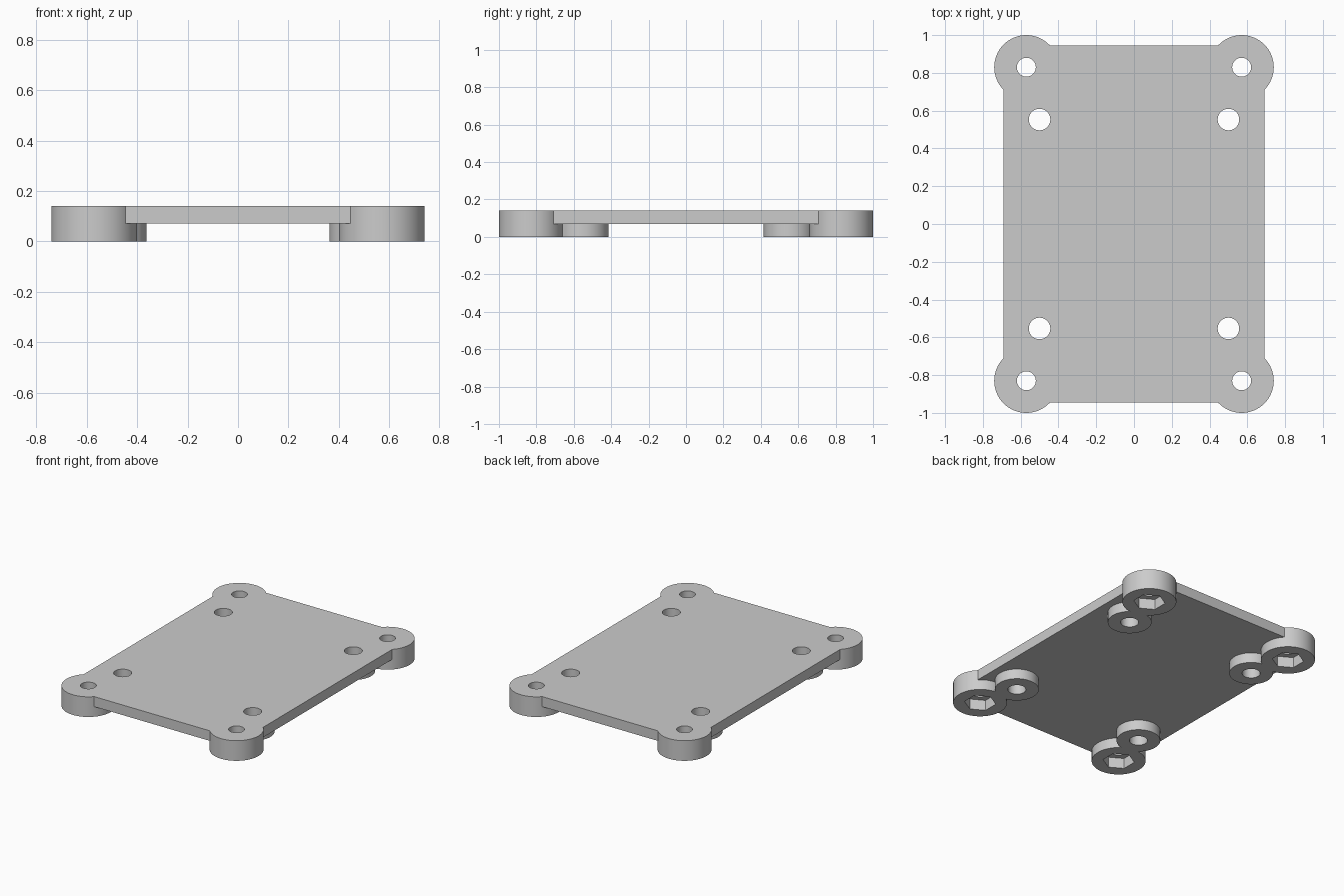
import bpy
import math

old = bpy.data.objects.get("Cube")
if old:
    bpy.data.objects.remove(old, do_unlink=True)

HEIGHT = 0.14
PLATE_BOTTOM = 0.07
CORNER = (0.57, 0.83)
INNER = (0.5, 0.553)

grey = bpy.data.materials.new("light grey")
grey.use_nodes = True
colour = (0.6, 0.6, 0.6, 1)
grey.diffuse_color = colour
grey.node_tree.nodes["Principled BSDF"].inputs["Base Color"].default_value = colour


def cylinder(centre, radius, bottom, top, sides=64, turn=0):
    bpy.ops.mesh.primitive_cylinder_add(
        vertices=sides, radius=radius, depth=top - bottom,
        location=(*centre, (bottom + top) / 2), rotation=(0, 0, turn))
    return bpy.context.object


def combine(target, other, operation):
    """Apply a boolean and remove the helper."""
    mod = target.modifiers.new(operation, 'BOOLEAN')
    mod.operation = operation
    mod.solver = 'EXACT'
    mod.object = other
    bpy.context.view_layer.objects.active = target
    bpy.ops.object.modifier_apply(modifier=mod.name)
    bpy.data.objects.remove(other, do_unlink=True)


def four(centre):
    return [(sx * centre[0], sy * centre[1]) for sx in (-1, 1) for sy in (-1, 1)]


# Flat plate
bpy.ops.mesh.primitive_cube_add(size=1, location=(0, 0, (HEIGHT + PLATE_BOTTOM) / 2))
plate = bpy.context.object
plate.name = "mounting_plate"
plate.scale = (1.38, 1.89, HEIGHT - PLATE_BOTTOM)
bpy.ops.object.transform_apply(location=True, rotation=False, scale=True)

# Corner bosses and the lower inner bosses
for c in four(CORNER):
    combine(plate, cylinder(c, 0.17, 0, HEIGHT), 'UNION')
for c in four(INNER):
    combine(plate, cylinder(c, 0.138, 0, 0.1), 'UNION')

# Through holes, and hexagonal nut pockets under the corners
for c in four(INNER):
    combine(plate, cylinder(c, 0.057, -0.1, 0.3), 'DIFFERENCE')
for c in four(CORNER):
    combine(plate, cylinder(c, 0.05, -0.1, 0.3), 'DIFFERENCE')
    combine(plate, cylinder(c, 0.1, -0.1, 0.072, sides=6), 'DIFFERENCE')

plate.data.materials.clear()
plate.data.materials.append(grey)
for face in plate.data.polygons:
    face.material_index = 0
bpy.ops.object.select_all(action='DESELECT')
plate.select_set(True)
bpy.context.view_layer.objects.active = plate
bpy.ops.object.shade_smooth_by_angle(angle=math.radians(30))
